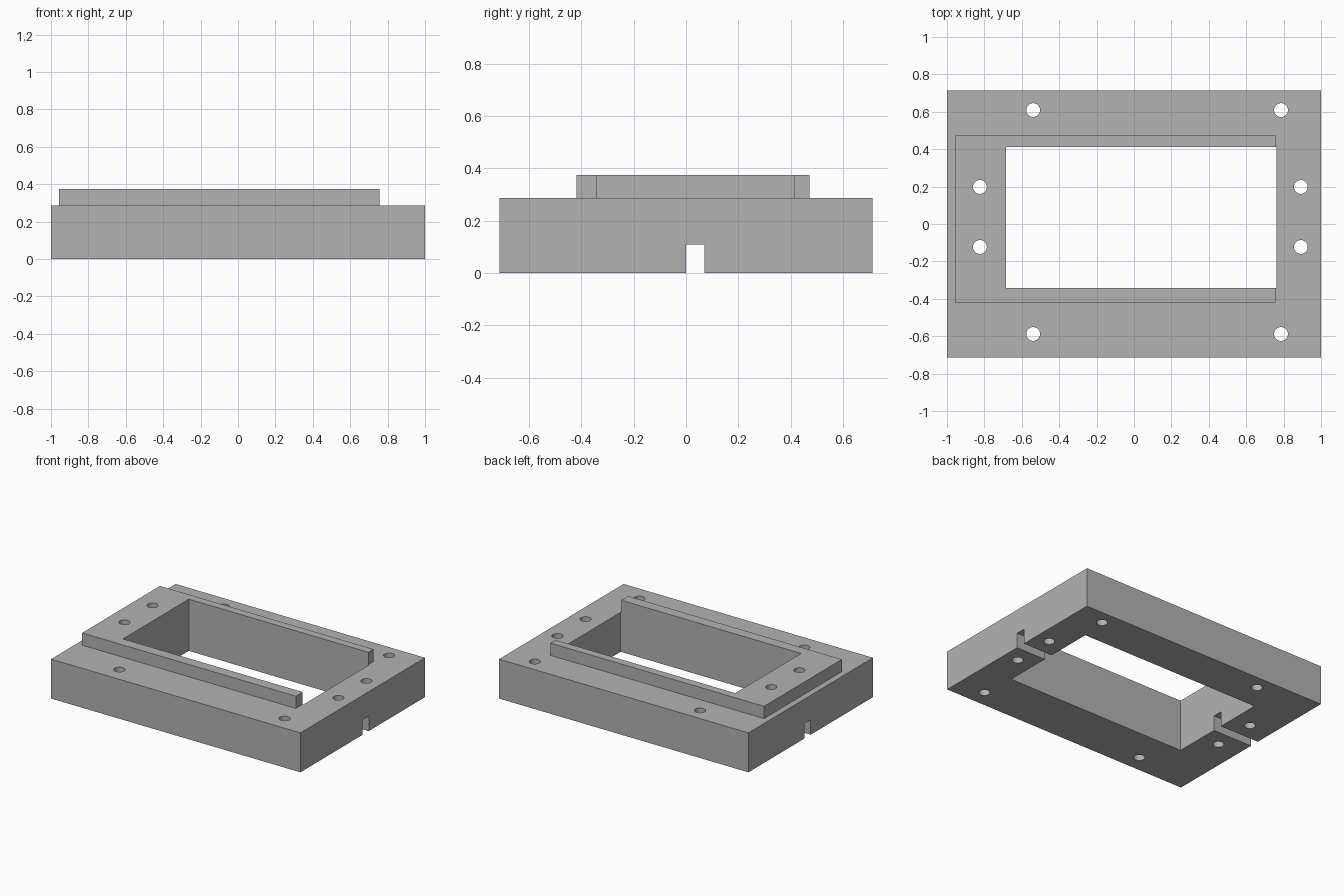
import bpy
import math

if "Cube" in bpy.data.objects:
    bpy.data.objects.remove(bpy.data.objects["Cube"], do_unlink=True)

grey = bpy.data.materials.new("plain grey")
grey.use_nodes = True
colour = (0.45, 0.45, 0.45, 1)
grey.diffuse_color = colour
grey.node_tree.nodes["Principled BSDF"].inputs["Base Color"].default_value = colour


def box(name, x0, x1, y0, y1, z0, z1):
    bpy.ops.mesh.primitive_cube_add(
        size=1, location=((x0 + x1) / 2, (y0 + y1) / 2, (z0 + z1) / 2))
    ob = bpy.context.object
    ob.name = name
    ob.scale = (x1 - x0, y1 - y0, z1 - z0)
    bpy.ops.object.transform_apply(location=False, rotation=False, scale=True)
    ob.data.materials.append(grey)
    return ob


def combine(target, tool, operation):
    """Apply a boolean and discard the tool."""
    tool.hide_render = True
    mod = target.modifiers.new(operation.lower(), "BOOLEAN")
    mod.operation = operation
    mod.solver = "EXACT"
    mod.object = tool
    bpy.ops.object.select_all(action="DESELECT")
    target.select_set(True)
    bpy.context.view_layer.objects.active = target
    bpy.ops.object.modifier_apply(modifier=mod.name)
    bpy.data.objects.remove(tool, do_unlink=True)


BASE_TOP, RIM_TOP = 0.286, 0.375

# Base block with a raised rim
frame = box("mounting_frame", -1, 1, -0.713, 0.713, 0, BASE_TOP)
combine(frame, box("rim", -0.957, 0.757, -0.419, 0.472, 0.15, RIM_TOP), "UNION")

# Central opening, which leaves the rim open on one end
combine(frame, box("opening", -0.684, 0.763, -0.341, 0.413, -0.2, 0.6), "DIFFERENCE")

# Cable slot along the underside
combine(frame, box("slot", -1.2, 1.2, 0, 0.07, -0.2, 0.109), "DIFFERENCE")

# Screw holes: corner ones, then the pairs at the two ends
holes = [(x, y) for x in (-0.539, 0.786) for y in (-0.588, 0.609)]
holes += [(x, y) for x in (-0.824, 0.892) for y in (-0.123, 0.198)]
for x, y in holes:
    bpy.ops.mesh.primitive_cylinder_add(
        vertices=32, radius=0.037, depth=1, location=(x, y, 0.2))
    drill = bpy.context.object
    drill.data.materials.append(grey)
    combine(frame, drill, "DIFFERENCE")

bpy.ops.object.shade_smooth_by_angle(angle=math.radians(30))
